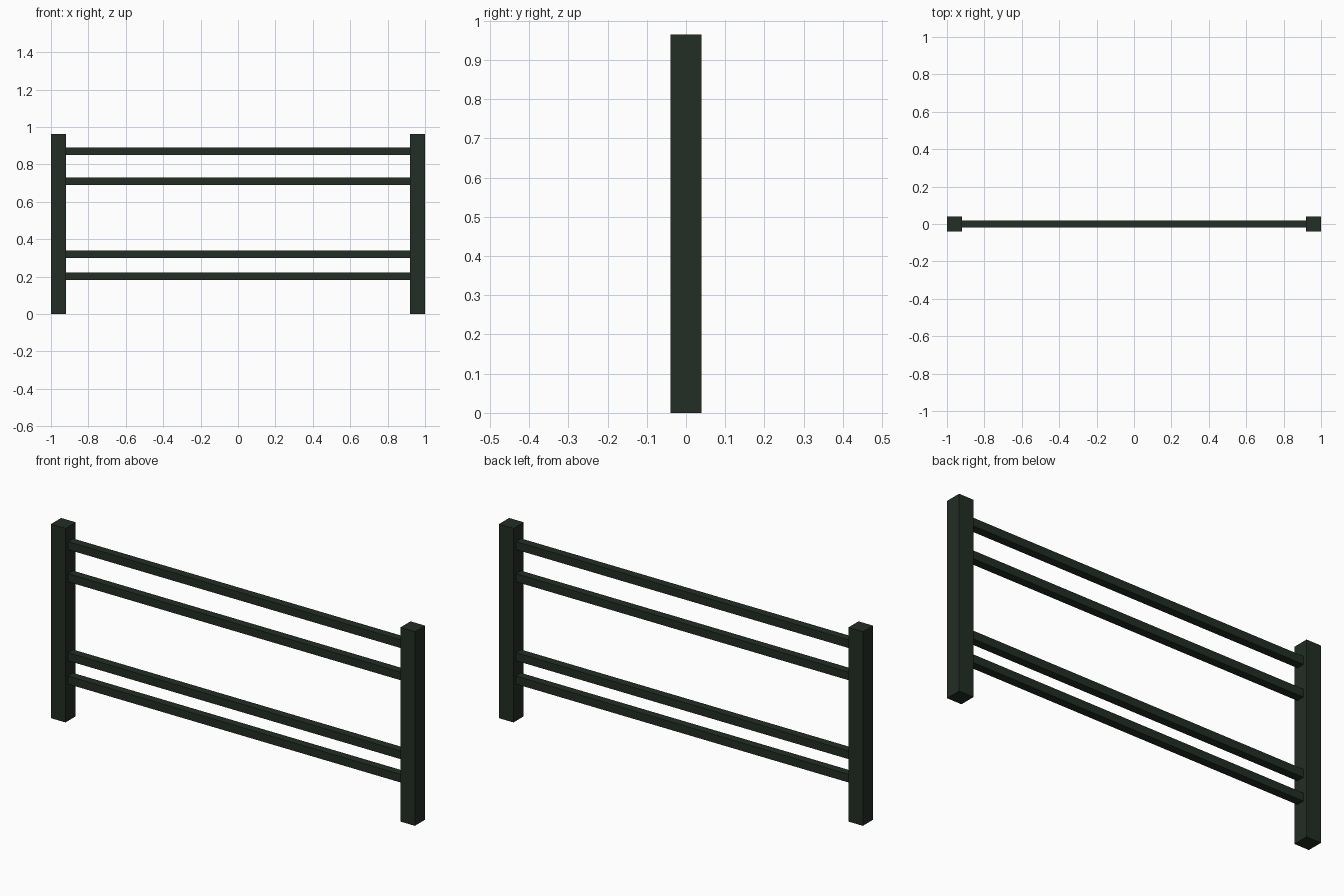
import bpy

if "Cube" in bpy.data.objects:
    bpy.data.objects.remove(bpy.data.objects["Cube"])

# Dark green paint
paint = bpy.data.materials.new("dark green paint")
paint.diffuse_color = (0.016, 0.027, 0.018, 1)
paint.use_nodes = True
paint.node_tree.nodes["Principled BSDF"].inputs["Base Color"].default_value = paint.diffuse_color

POST, RAIL, HEIGHT = 0.08, 0.04, 0.964


def box(name, center, size):
    bpy.ops.mesh.primitive_cube_add(size=1, location=center)
    ob = bpy.context.object
    ob.name = name
    ob.scale = size
    bpy.ops.object.transform_apply(location=False, rotation=False, scale=True)
    ob.data.materials.append(paint)
    return ob


# Square end posts
for side, label in ((-1, "left"), (1, "right")):
    box(label + "_post", (side * (1 - POST / 2), 0, HEIGHT / 2), (POST, POST, HEIGHT))

# Horizontal rails between the posts
for i, z in enumerate((0.203, 0.319, 0.711, 0.871)):
    box(f"rail_{i + 1}", (0, 0, z), (2 - 2 * POST, RAIL, RAIL))
